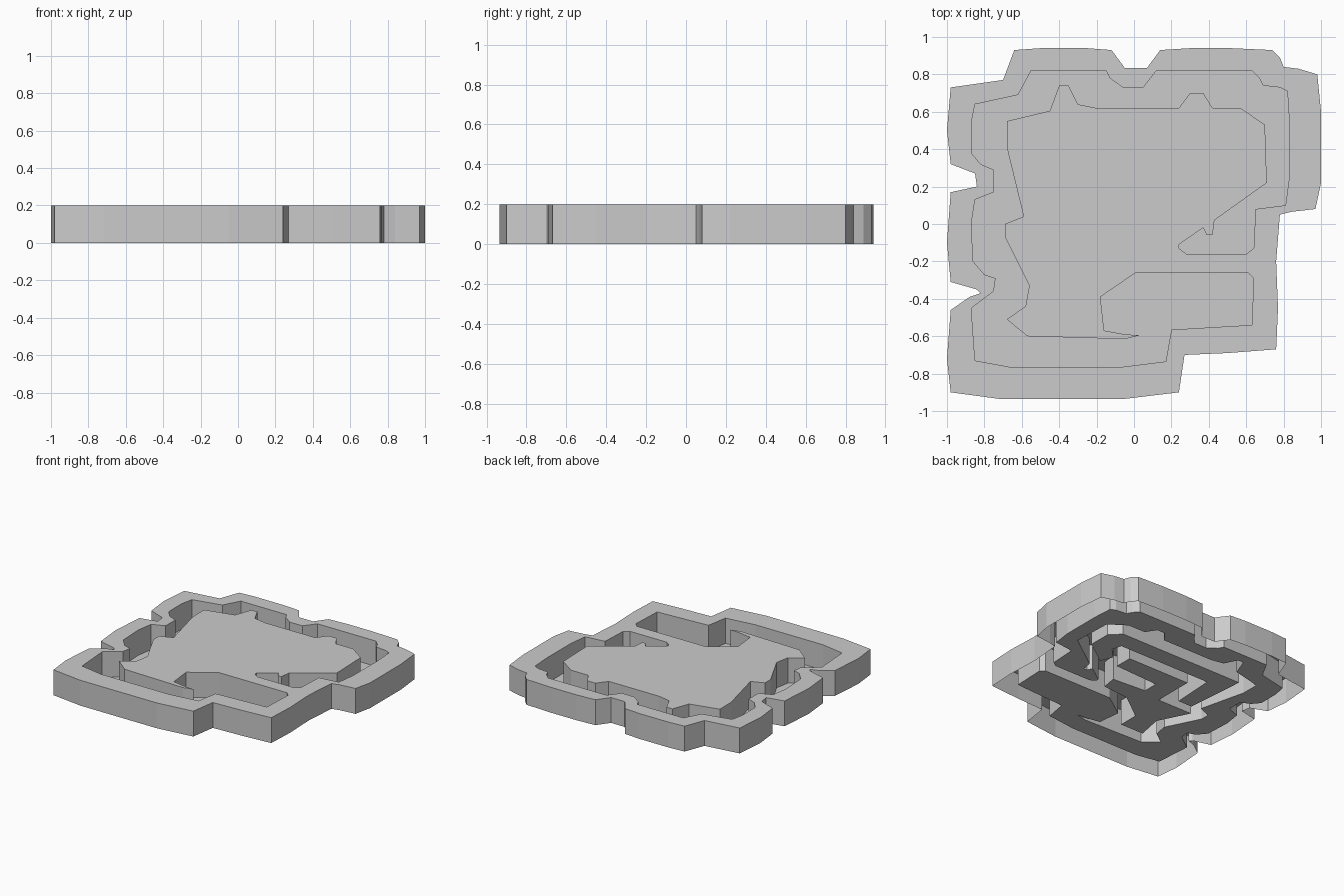
import bpy, bmesh
from mathutils import Vector
from mathutils.geometry import tessellate_polygon

if "Cube" in bpy.data.objects:
    bpy.data.objects.remove(bpy.data.objects["Cube"])

H = 0.2  # plate thickness

# Outer silhouette, clockwise from the back left
outline = [(-.64,.93),(-.5,.94),(-.25,.94),(-.12,.93),(-.05,.835),(.07,.835),(.14,.93),(.3,.94),
           (.52,.94),(.74,.93),(.78,.89),(.8,.84),(.88,.83),(.98,.8),(1,.6),(1,.22),(.97,.08),
           (.84,.065),(.78,.05),(.76,-.2),(.77,-.45),(.76,-.67),(.5,-.69),(.27,-.7),(.24,-.9),
           (-.05,-.935),(-.72,-.935),(-.98,-.9),(-1,-.72),(-.98,-.46),(-.88,-.39),(-.82,-.37),
           (-.84,-.35),(-.98,-.31),(-1,-.1),(-.98,.17),(-.84,.2),(-.85,.27),(-.98,.32),
           (-1,.5),(-.98,.73),(-.7,.77)]

# Channel edge next to the rim, clockwise
channel_outer = [(.24,-.13),(.28,-.16),(.6,-.16),(.64,-.13),(.65,.08),(.81,.1),(.83,.25),(.83,.55),
                 (.82,.71),(.78,.73),(.69,.74),(.67,.78),(.63,.82),(.12,.82),(.05,.73),(-.06,.73),
                 (-.13,.78),(-.15,.82),(-.55,.82),(-.62,.69),(-.85,.64),(-.87,.54),(-.87,.38),
                 (-.82,.32),(-.75,.29),(-.75,.17),(-.85,.13),(-.87,0),(-.86,-.2),(-.8,-.27),
                 (-.74,-.29),(-.75,-.36),(-.87,-.45),(-.85,-.73),(-.66,-.765),(-.07,-.765),
                 (.17,-.735),(.2,-.565),(.63,-.54),(.64,-.29),(.61,-.26)]

# Channel edge next to the raised plateau, continuing the loop
channel_inner = [(.01,-.26),(-.18,-.39),(-.16,-.57),(-.05,-.59),(.03,-.595),(-.05,-.615),(-.57,-.6),
                 (-.68,-.51),(-.58,-.44),(-.56,-.33),(-.69,-.07),(-.69,0),(-.59,.04),(-.68,.41),
                 (-.68,.55),(-.45,.605),(-.4,.74),(-.35,.74),(-.3,.64),(-.2,.62),(.24,.62),(.3,.7),
                 (.37,.7),(.42,.62),(.57,.62),(.7,.53),(.71,.22),(.43,.02),(.42,-.06),(.39,-.06),
                 (.37,-.02),(.24,-.11)]
channel = channel_outer + channel_inner

# Hidden winding pockets on the underside of the plateau
pocket_a = [(-.56,.5),(.52,.5),(.6,.42),(.6,.24),(.4,.1),(.36,.2),(.44,.28),(.42,.36),(-.38,.36),
            (-.4,.02),(-.52,.02)]
pocket_b = [(-.28,.26),(.26,.26),(.26,.12),(-.12,.1),(-.12,-.02),(.16,-.04),(.14,-.16),
            (-.08,-.18),(-.3,-.34),(-.3,-.5),(-.5,-.5),(-.46,-.3),(-.58,-.06),(-.28,-.06)]


def flat(bm, loops, z, up):
    """Fill a polygon (with holes) at height z, facing up or down."""
    rings = [[Vector((x, y, z)) for x, y in loop] for loop in loops]
    verts = [bm.verts.new(p) for ring in rings for p in ring]
    for tri in tessellate_polygon(rings):
        if len(set(tri)) < 3:
            continue
        f = bm.faces.new([verts[i] for i in tri])
        f.normal_update()
        if (f.normal.z > 0) != up:
            f.normal_flip()


def wall(bm, loop, outward):
    """Upright wall along a clockwise loop."""
    low = [bm.verts.new((x, y, 0)) for x, y in loop]
    high = [bm.verts.new((x, y, H)) for x, y in loop]
    for i in range(len(loop)):
        j = (i + 1) % len(loop)
        quad = [low[j], low[i], high[i], high[j]]
        bm.faces.new(quad if outward else quad[::-1])


def finish(bm, name):
    bmesh.ops.remove_doubles(bm, verts=bm.verts, dist=0.0005)
    bmesh.ops.dissolve_limit(bm, angle_limit=0.01, verts=bm.verts, edges=bm.edges)
    me = bpy.data.meshes.new(name)
    bm.to_mesh(me)
    bm.free()
    bpy.context.collection.objects.link(bpy.data.objects.new(name, me))


# Raised rim and plateau, open underneath
bm = bmesh.new()
flat(bm, [outline, channel], H, True)
wall(bm, outline, True)
finish(bm, "rim_and_plateau")

# Sunken channel and underside pockets: walls with a floor at the bottom
for name, loop in (("channel", channel), ("pocket_long", pocket_a), ("pocket_winding", pocket_b)):
    area = sum(a[0] * b[1] - b[0] * a[1] for a, b in zip(loop, loop[1:] + loop[:1]))
    bm = bmesh.new()
    flat(bm, [loop], 0, False)
    wall(bm, loop, area > 0)
    finish(bm, name)
